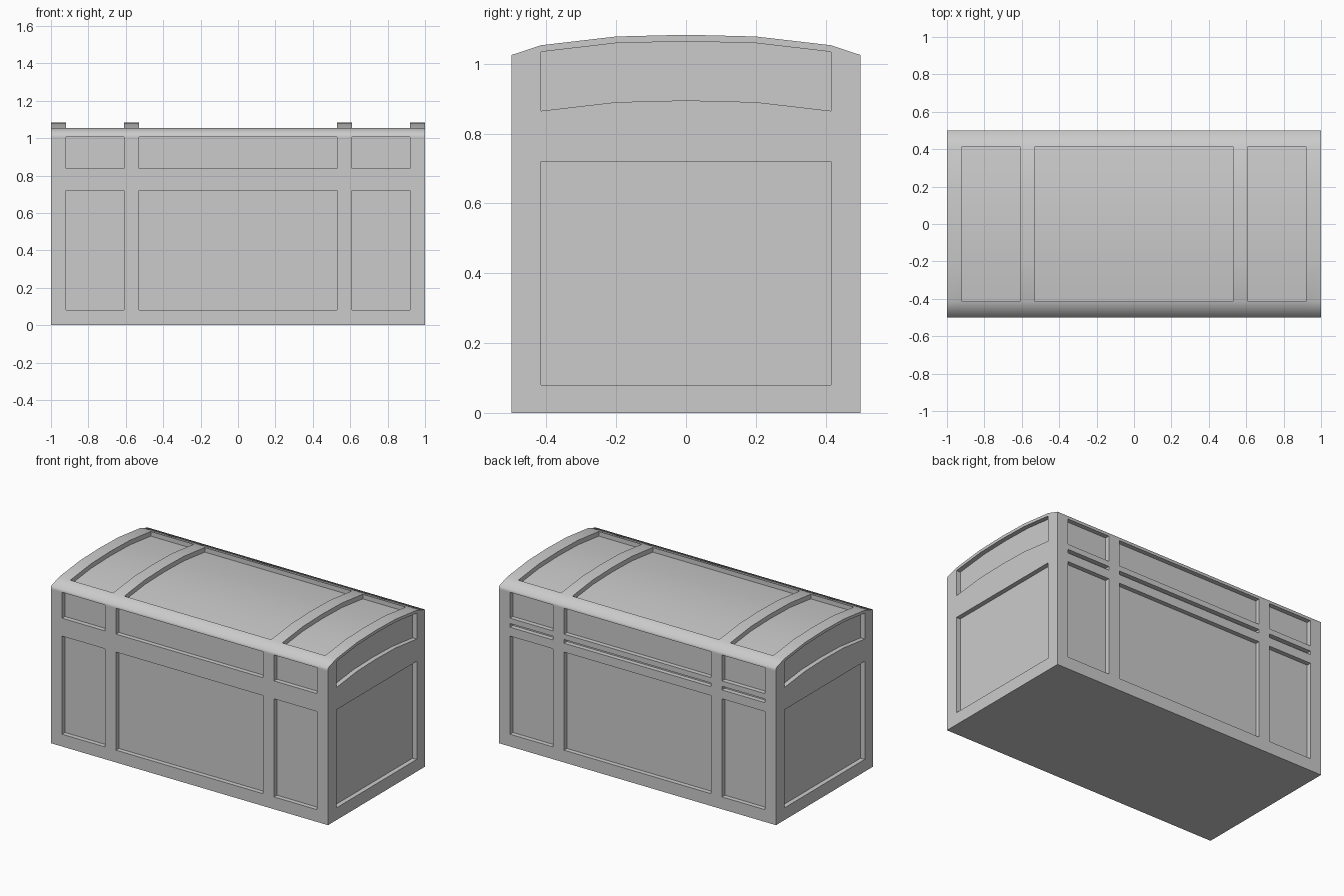
import bpy, bmesh, math
from mathutils import Vector

if "Cube" in bpy.data.objects:
    bpy.data.objects.remove(bpy.data.objects["Cube"])

DEPTH = 0.03
XS = [-1, -0.92, -0.61, -0.53, 0.53, 0.61, 0.92, 1]
PANEL_COLS = (1, 3, 5)


def panelled_box(name, ys, rows, side_rows, back_rows, top_panels):
    """Lattice box; rows[k](j) gives the height; chosen cells are sunk as panels."""
    bm = bmesh.new()
    n = (len(XS), len(ys), len(rows))
    verts, groups = {}, {}

    def vert(ijk):
        if ijk not in verts:
            i, j, k = ijk
            verts[ijk] = bm.verts.new((XS[i], ys[j], rows[k](j)))
        return verts[ijk]

    inner = range(1, n[1] - 2)
    for axis in range(3):
        u, v = [a for a in range(3) if a != axis]
        for end in (0, n[axis] - 1):
            for a in range(n[u] - 1):
                for b in range(n[v] - 1):
                    corners = []
                    for da, db in ((0, 0), (1, 0), (1, 1), (0, 1)):
                        c = [0, 0, 0]
                        c[axis], c[u], c[v] = end, a + da, b + db
                        corners.append(vert(tuple(c)))
                    face = bm.faces.new(corners)
                    if axis == 0:
                        sunk = a in inner and b in side_rows
                    elif axis == 1:
                        sunk = a in PANEL_COLS and b in (back_rows if end else side_rows)
                    else:
                        sunk = bool(top_panels and end and a in PANEL_COLS and b in inner)
                    if sunk:
                        groups.setdefault((axis, end > 0), []).append(face)
    bmesh.ops.recalc_face_normals(bm, faces=bm.faces[:])

    # sink the panels of each side straight inwards
    for (axis, far), faces in groups.items():
        new = bmesh.ops.extrude_face_region(bm, geom=faces)["geom"]
        move = Vector((0, 0, 0))
        move[axis] = -DEPTH if far else DEPTH
        bmesh.ops.translate(bm, vec=move,
                            verts=[g for g in new if isinstance(g, bmesh.types.BMVert)])
        old = [f for f in faces if f.is_valid]
        if old:
            bmesh.ops.delete(bm, geom=old, context='FACES')
    bmesh.ops.recalc_face_normals(bm, faces=bm.faces[:])

    mesh = bpy.data.meshes.new(name)
    bm.to_mesh(mesh)
    bm.free()
    obj = bpy.data.objects.new(name, mesh)
    bpy.context.collection.objects.link(obj)
    bpy.ops.object.select_all(action='DESELECT')
    obj.select_set(True)
    bpy.context.view_layer.objects.active = obj
    bpy.ops.object.shade_smooth_by_angle(angle=math.radians(76))
    return obj


def flat(z):
    return lambda j: z


# chest body, with a narrow hinge groove on the back
SEAM = 0.81
panelled_box("chest_body", [-0.5, -0.415, 0.415, 0.5],
             [flat(z) for z in (0, 0.08, 0.72, 0.778, 0.802, SEAM)],
             side_rows=(1,), back_rows=(1, 3), top_panels=False)

# arched lid, its panel rows following the arch
ARCH = [1.025, 1.053, 1.078, 1.083, 1.078, 1.053, 1.025]
panelled_box("chest_lid", [-0.5, -0.415, -0.2, 0, 0.2, 0.415, 0.5],
             [flat(SEAM), lambda j: ARCH[j] - 0.188, lambda j: ARCH[j] - 0.019,
              lambda j: ARCH[j]],
             side_rows=(1,), back_rows=(1,), top_panels=True)
